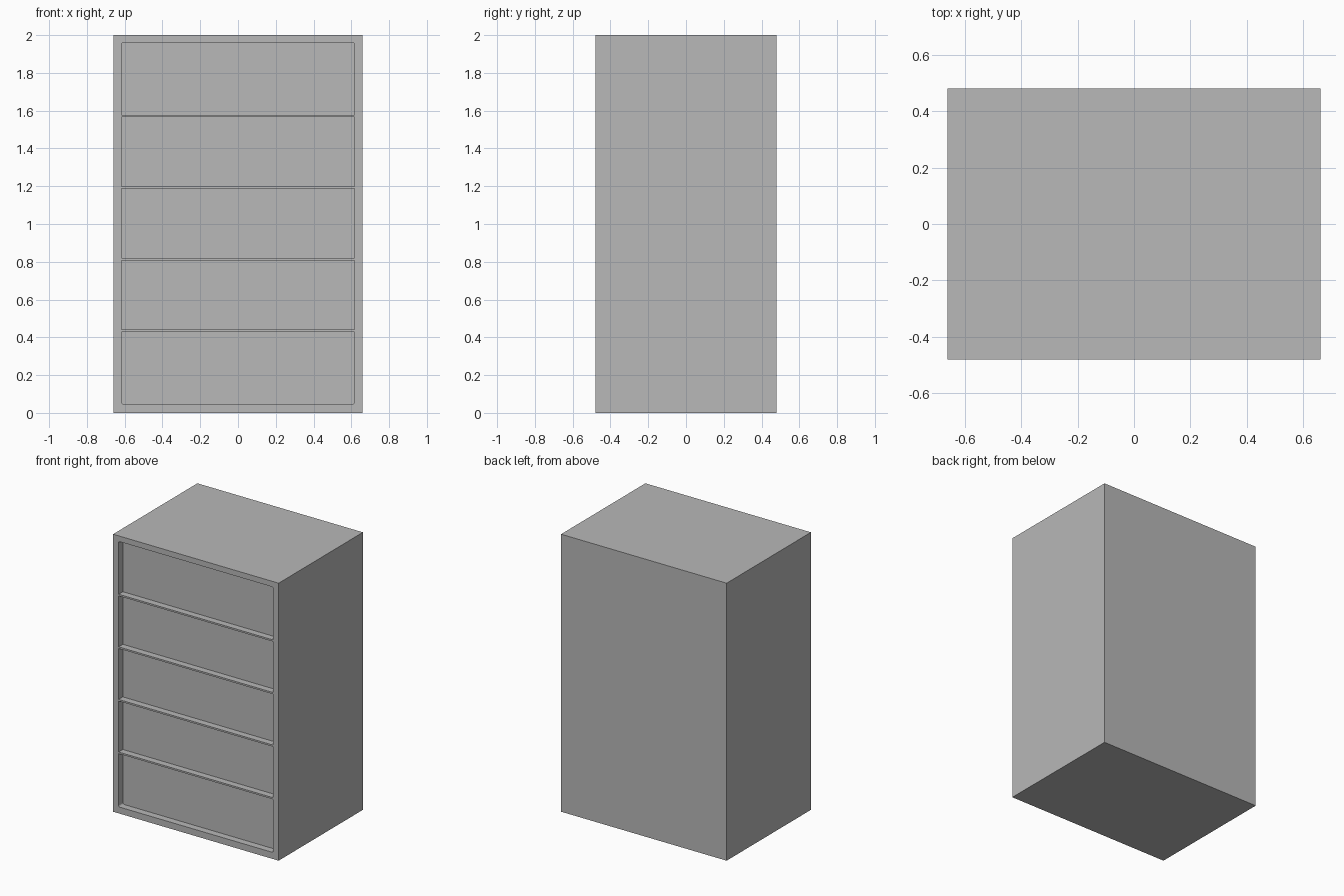
import bpy
import bmesh

if "Cube" in bpy.data.objects:
    bpy.data.objects.remove(bpy.data.objects["Cube"], do_unlink=True)

WIDTH, DEPTH, HEIGHT = 1.32, 0.96, 2.0
FRONT = -DEPTH / 2
OPEN_W, OPEN_LOW, OPEN_HIGH = 1.234, 0.047, 1.96
RECESS = 0.05

grey = bpy.data.materials.new("plain grey")
grey.use_nodes = True
colour = (0.48, 0.48, 0.48, 1)
grey.diffuse_color = colour
grey.node_tree.nodes["Principled BSDF"].inputs["Base Color"].default_value = colour


def box(name, x, y, z, corner_radius=0):
    """Box from (min, max) ranges; optionally rounds the edges running along y."""
    bm = bmesh.new()
    bmesh.ops.create_cube(bm, size=1)
    for v in bm.verts:
        v.co = [r[0] if c < 0 else r[1] for c, r in zip(v.co, (x, y, z))]
    if corner_radius:
        edges = [e for e in bm.edges
                 if abs(e.verts[0].co.y - e.verts[1].co.y) > 0.001]
        bmesh.ops.bevel(bm, geom=edges, offset=corner_radius, segments=4,
                        profile=0.5, affect='EDGES')
    bmesh.ops.recalc_face_normals(bm, faces=bm.faces)
    mesh = bpy.data.meshes.new(name)
    bm.to_mesh(mesh)
    bm.free()
    mesh.materials.append(grey)
    obj = bpy.data.objects.new(name, mesh)
    bpy.context.collection.objects.link(obj)
    return obj


# Cabinet body with a shallow, round-cornered recess in the front
cabinet = box("cabinet_body", (-WIDTH / 2, WIDTH / 2), (FRONT, -FRONT), (0, HEIGHT))
cutter = box("recess_cutter", (-OPEN_W / 2, OPEN_W / 2),
             (FRONT - 0.1, FRONT + RECESS), (OPEN_LOW, OPEN_HIGH), 0.012)
cutter.hide_render = True
cut = cabinet.modifiers.new("recess", 'BOOLEAN')
cut.operation = 'DIFFERENCE'
cut.solver = 'EXACT'
cut.object = cutter
bpy.context.view_layer.objects.active = cabinet
bpy.ops.object.modifier_apply(modifier=cut.name)
bpy.data.objects.remove(cutter, do_unlink=True)

# Thin dividers between the five bays
for i in range(4):
    z = 0.435 + i * 0.379
    box(f"divider_{i + 1}", (-OPEN_W / 2, OPEN_W / 2),
        (FRONT + 0.002, FRONT + RECESS), (z - 0.006, z + 0.006))
